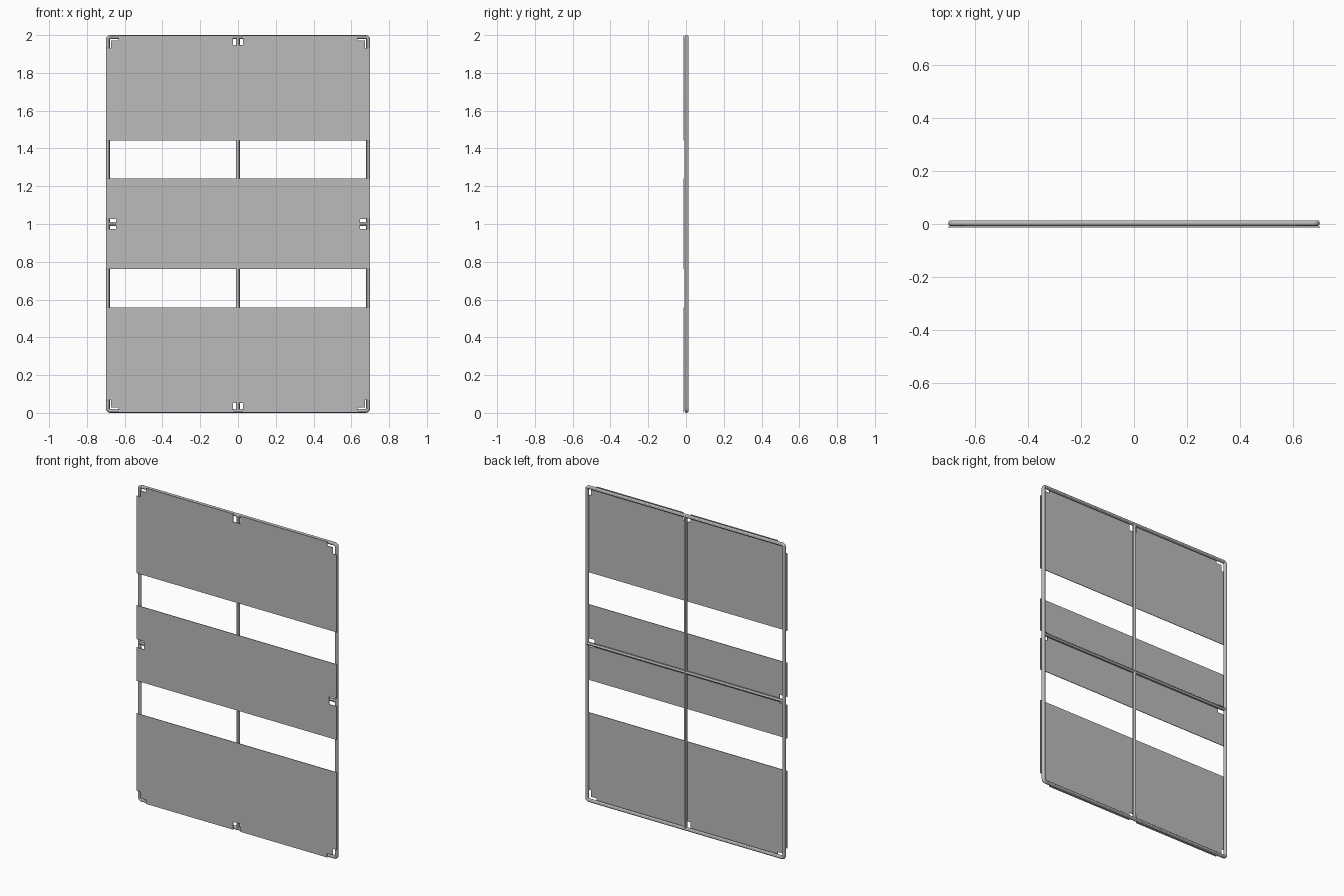
import bpy
import bmesh
from math import cos, sin, pi

W, H = 0.70, 2.0            # half width, full height
R = 0.0107                  # tube radius
TUBE_Y = 0.0033             # depth of the tube centre line
FRONT, THICK = -0.014, 0.004

cube = bpy.data.objects.get("Cube")
if cube:
    bpy.data.objects.remove(cube, do_unlink=True)

grey = bpy.data.materials.new("plain grey")
grey.use_nodes = True
colour = (0.5, 0.5, 0.5, 1)
grey.diffuse_color = colour
grey.node_tree.nodes["Principled BSDF"].inputs["Base Color"].default_value = colour


def tube(name, points, closed=False):
    """Round tube following points given as (x, z)."""
    curve = bpy.data.curves.new(name, "CURVE")
    curve.dimensions = "3D"
    curve.bevel_depth = R
    curve.bevel_resolution = 4
    curve.use_fill_caps = not closed
    spline = curve.splines.new("POLY")
    spline.points.add(len(points) - 1)
    for p, (x, z) in zip(spline.points, points):
        p.co = (x, TUBE_Y, z, 1)
    spline.use_cyclic_u = closed
    curve.materials.append(grey)
    obj = bpy.data.objects.new(name, curve)
    bpy.context.collection.objects.link(obj)
    bpy.ops.object.select_all(action="DESELECT")
    obj.select_set(True)
    bpy.context.view_layer.objects.active = obj
    bpy.ops.object.convert(target="MESH")
    bpy.ops.object.shade_smooth_by_angle()


def panel(name, right_side):
    """Flat sheet from the outline of its +x half, mirrored in x."""
    outline = right_side + [(-x, z) for x, z in reversed(right_side)]
    bm = bmesh.new()
    face = bm.faces.new([bm.verts.new((x, FRONT, z)) for x, z in outline])
    back = bmesh.ops.extrude_face_region(bm, geom=[face])["geom"]
    bmesh.ops.translate(bm, vec=(0, THICK, 0),
                        verts=[v for v in back if isinstance(v, bmesh.types.BMVert)])
    bmesh.ops.recalc_face_normals(bm, faces=bm.faces)
    mesh = bpy.data.meshes.new(name)
    bm.to_mesh(mesh)
    bm.free()
    mesh.materials.append(grey)
    bpy.context.collection.objects.link(bpy.data.objects.new(name, mesh))


# Outer frame with small rounded corners
bend = 0.014
loop = []
for i, (sx, top) in enumerate([(1, 1), (-1, 1), (-1, 0), (1, 0)]):
    cx = sx * (W - R - bend)
    cz = H - R - bend if top else R + bend
    for k in range(7):
        a = (i + k / 6) * pi / 2
        loop.append((cx + bend * cos(a), cz + bend * sin(a)))
tube("outer_frame", loop, closed=True)

# Cross bars
tube("upright_bar", [(0, R), (0, H - R)])
tube("middle_bar", [(R - W, H / 2), (W - R, H / 2)])

# End panels: notched at the corners and around the upright bar
top_edge = H - 0.002
end_half = [(W, 1.443), (W, 1.932), (0.673, 1.932), (0.673, 1.972),
            (0.633, 1.972), (0.633, top_edge), (0.026, top_edge), (0.026, 1.948)]
panel("top_panel", end_half)
panel("bottom_panel", [(x, H - z) for x, z in end_half])

# Middle panel: notched around the ends of the middle bar
panel("middle_panel", [(W, 0.763), (W, 0.974), (0.647, 0.974),
                       (0.647, 1.026), (W, 1.026), (W, 1.24)])
